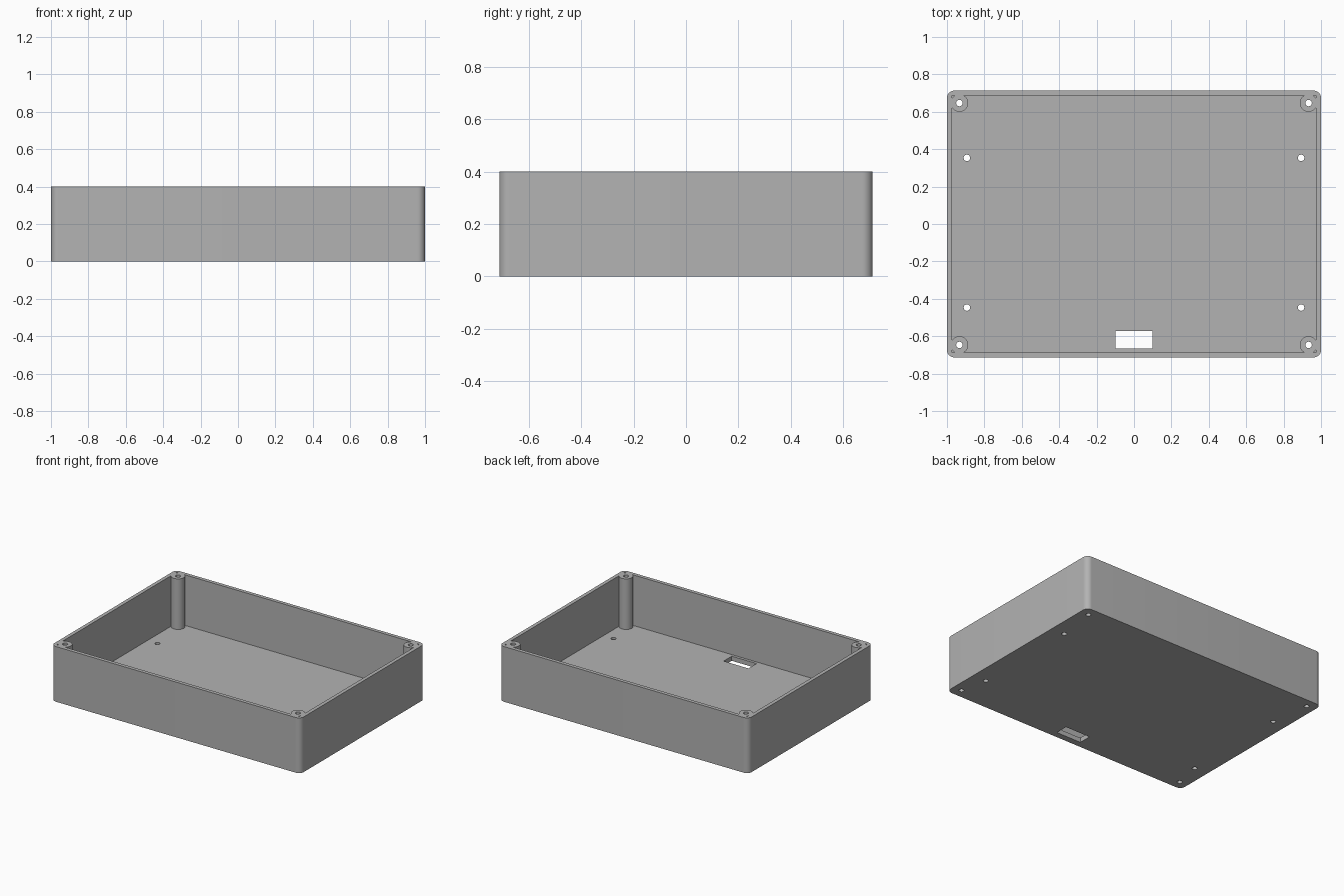
import bpy
import bmesh
import math
from mathutils import Matrix, Vector

if "Cube" in bpy.data.objects:
    bpy.data.objects.remove(bpy.data.objects["Cube"])

U = 1 / 75                      # one design unit
LENGTH, DEPTH, HEIGHT = 150, 107, 30
WALL, FLOOR = 2, 2.5

grey = bpy.data.materials.new("plain grey")
grey.use_nodes = True
grey.diffuse_color = (0.45, 0.45, 0.45, 1)
grey.node_tree.nodes["Principled BSDF"].inputs["Base Color"].default_value = grey.diffuse_color


def add_box(bm, x, y, z0, z1, w, d):
    place = Matrix.Translation((x, y, (z0 + z1) / 2)) @ Matrix.Diagonal((w, d, z1 - z0, 1))
    bmesh.ops.create_cube(bm, size=1, matrix=place)


def add_cylinder(bm, x, y, z0, z1, radius, sides):
    bmesh.ops.create_cone(bm, cap_ends=True, segments=sides, radius1=radius, radius2=radius,
                          depth=z1 - z0, matrix=Matrix.Translation((x, y, (z0 + z1) / 2)))


def make_object(name, bm):
    bmesh.ops.scale(bm, vec=Vector((U, U, U)), verts=bm.verts)
    mesh = bpy.data.meshes.new(name)
    bm.to_mesh(mesh)
    bm.free()
    obj = bpy.data.objects.new(name, mesh)
    bpy.context.collection.objects.link(obj)
    return obj


def cut(target, cutter):
    """Subtract the cutter, keep the result as plain mesh and drop the cutter."""
    mod = target.modifiers.new("cut", 'BOOLEAN')
    mod.operation, mod.solver, mod.object = 'DIFFERENCE', 'EXACT', cutter
    bpy.context.view_layer.update()
    graph = bpy.context.evaluated_depsgraph_get()
    result = bpy.data.meshes.new_from_object(target.evaluated_get(graph))
    target.modifiers.clear()
    target.data = result
    bpy.data.objects.remove(cutter)


# Outer block with rounded upright corners
bm = bmesh.new()
add_box(bm, 0, 0, 0, HEIGHT, LENGTH, DEPTH)
uprights = [e for e in bm.edges if abs(e.verts[0].co.z - e.verts[1].co.z) > 1]
bmesh.ops.bevel(bm, geom=uprights, offset=3, segments=10, profile=0.5, affect='EDGES')
tray = make_object("enclosure_tray", bm)

# Cavity, with the corner screw posts left standing
posts = [(sx * 70, sy * 48.5) for sx in (-1, 1) for sy in (-1, 1)]
bm = bmesh.new()
add_box(bm, 0, 0, FLOOR, HEIGHT + 5, LENGTH - 2 * WALL, DEPTH - 2 * WALL)
cavity = make_object("cavity_cutter", bm)
bm = bmesh.new()
for x, y in posts:
    add_cylinder(bm, x, y, -5, HEIGHT + 10, 3.5, 48)
cut(cavity, make_object("post_cutter", bm))
cut(tray, cavity)

# Screw holes through the posts, mounting holes and cable slot in the floor
bm = bmesh.new()
for x, y in posts + [(sx * 67, y) for sx in (-1, 1) for y in (-33.5, 26.5)]:
    add_cylinder(bm, x, y, -5, HEIGHT + 10, 1.3, 32)
add_box(bm, 0, -46.5, -5, FLOOR + 5, 15, 7)
cut(tray, make_object("hole_cutter", bm))

# Finish
tray.data.materials.clear()
tray.data.materials.append(grey)
for face in tray.data.polygons:
    face.material_index = 0
bpy.ops.object.select_all(action='DESELECT')
tray.select_set(True)
bpy.context.view_layer.objects.active = tray
bpy.ops.object.shade_smooth_by_angle(angle=math.radians(30))
